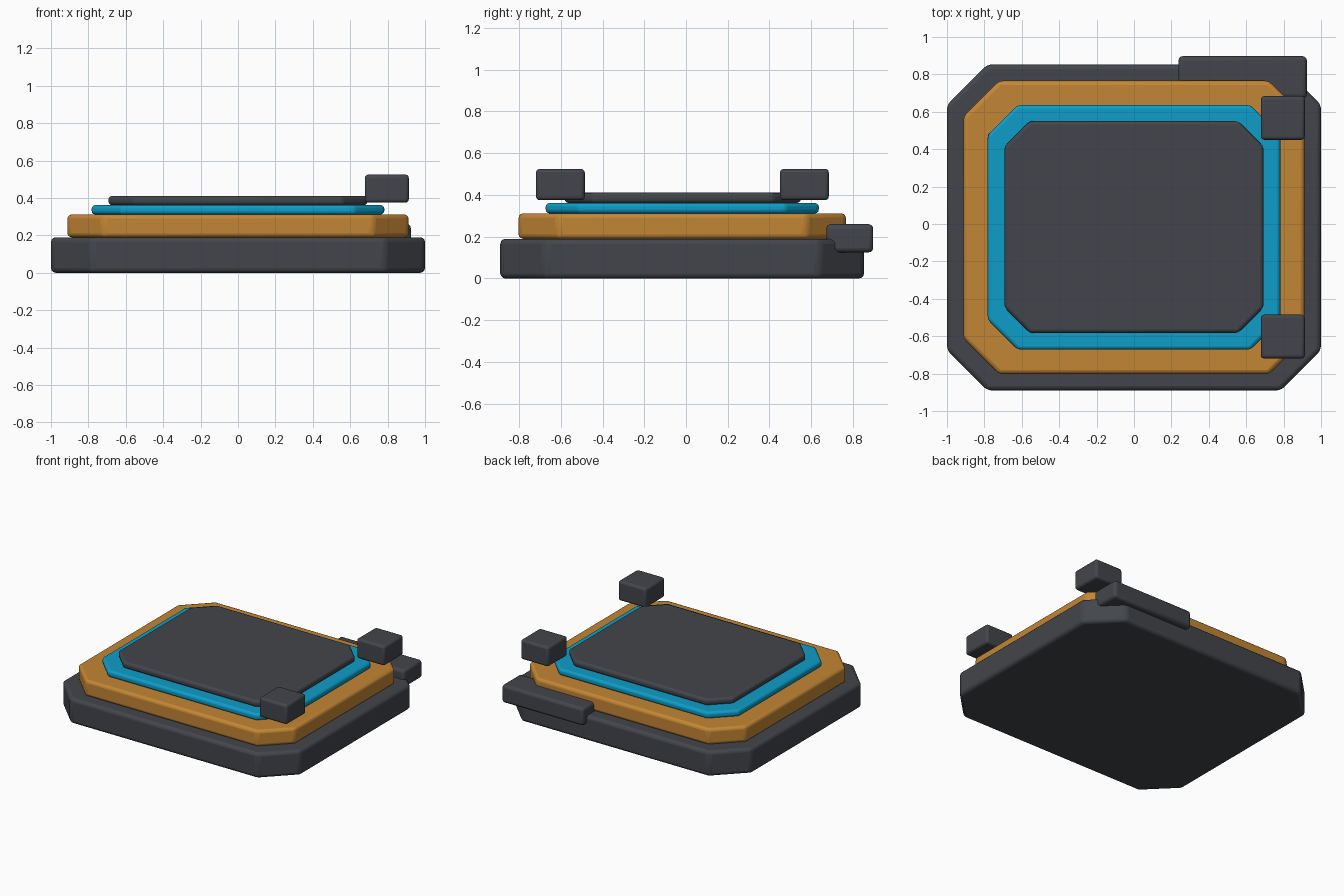
import bpy, bmesh

if "Cube" in bpy.data.objects:
    bpy.data.objects.remove(bpy.data.objects["Cube"])


def material(name, rgb):
    m = bpy.data.materials.new(name)
    m.diffuse_color = (*rgb, 1)
    m.use_nodes = True
    m.node_tree.nodes["Principled BSDF"].inputs["Base Color"].default_value = m.diffuse_color
    return m


DARK = material("dark_grey", (0.055, 0.06, 0.07))
ORANGE = material("orange", (0.55, 0.24, 0.035))
CYAN = material("cyan", (0.004, 0.34, 0.58))


def slab(name, x, y, z, mat, bevel, cut=0):
    """Prism over an x/y/z range, corners cut at 45 degrees, edges rounded."""
    (x0, x1), (y0, y1), (z0, z1) = x, y, z
    if cut:
        pts = [(x0 + cut, y0), (x1 - cut, y0), (x1, y0 + cut), (x1, y1 - cut),
               (x1 - cut, y1), (x0 + cut, y1), (x0, y1 - cut), (x0, y0 + cut)]
    else:
        pts = [(x0, y0), (x1, y0), (x1, y1), (x0, y1)]
    bm = bmesh.new()
    face = bm.faces.new([bm.verts.new((px, py, z0)) for px, py in pts])
    top = bmesh.ops.extrude_face_region(bm, geom=[face])["geom"]
    bmesh.ops.translate(bm, vec=(0, 0, z1 - z0),
                        verts=[v for v in top if isinstance(v, bmesh.types.BMVert)])
    bmesh.ops.recalc_face_normals(bm, faces=bm.faces)
    mesh = bpy.data.meshes.new(name)
    bm.to_mesh(mesh)
    bm.free()
    mesh.materials.append(mat)
    ob = bpy.data.objects.new(name, mesh)
    bpy.context.collection.objects.link(ob)
    mod = ob.modifiers.new("rounded_edges", "BEVEL")
    mod.width, mod.segments, mod.limit_method = bevel, 3, 'ANGLE'
    bpy.ops.object.select_all(action='DESELECT')
    ob.select_set(True)
    bpy.context.view_layer.objects.active = ob
    bpy.ops.object.shade_smooth_by_angle()
    return ob


# Stacked octagonal plates
slab("base_plate", (-1, 1), (-0.89, 0.853), (0, 0.19), DARK, 0.025, 0.215)
slab("orange_deck", (-0.912, 0.912), (-0.802, 0.766), (0.19, 0.312), ORANGE, 0.022, 0.19)
slab("cyan_trim", (-0.782, 0.782), (-0.672, 0.636), (0.312, 0.362), CYAN, 0.018, 0.16)
slab("top_panel", (-0.692, 0.692), (-0.582, 0.55), (0.362, 0.411), DARK, 0.018, 0.135)

# Two corner blocks on the right side
for name, yc in (("front_block", -0.602), ("back_block", 0.567)):
    slab(name, (0.678, 0.913), (yc - 0.117, yc + 0.117), (0.375, 0.525), DARK, 0.018)

# Long block on the rear edge
slab("rear_block", (0.238, 0.924), (0.672, 0.897), (0.125, 0.26), DARK, 0.022)
